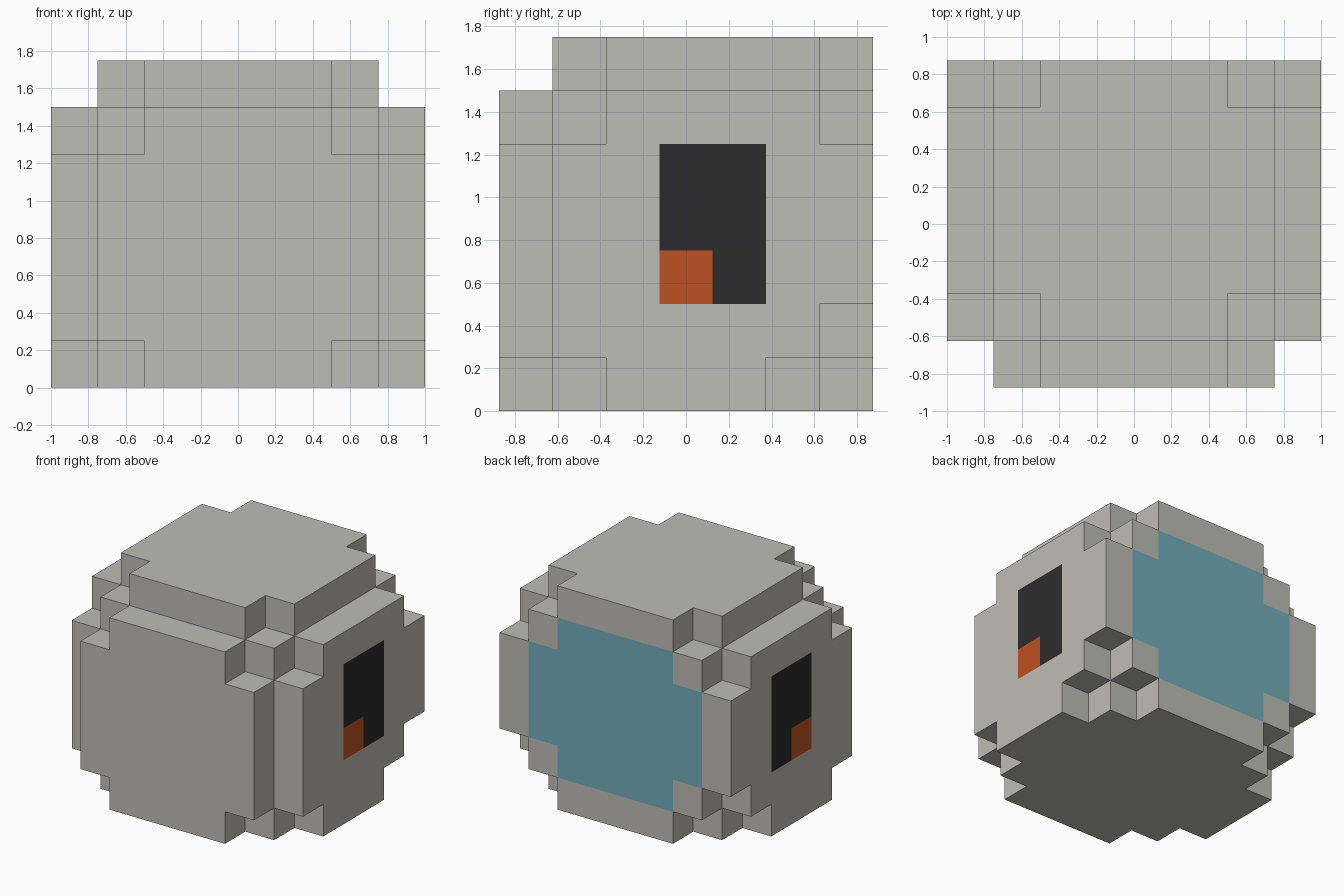
import bpy
import bmesh

cube = bpy.data.objects.get("Cube")
if cube:
    bpy.data.objects.remove(cube, do_unlink=True)

U = 0.25                       # edge length of one block
NX, NY, NZ = 8, 7, 7           # blocks along each axis

# Half width in blocks for each row, front to back, one list per height band
BANDS = [
    (0, 1, [2, 3, 4, 4, 4, 3, 2]),   # base
    (1, 2, [3, 4, 4, 4, 4, 4, 3]),   # lower rim
    (2, 5, [3, 4, 4, 4, 4, 4, 4]),   # middle
    (5, 6, [2, 3, 4, 4, 4, 4, 3]),   # upper rim
    (6, 7, [0, 2, 3, 3, 3, 3, 2]),   # crown
]


def srgb(r, g, b):
    def lin(c):
        c /= 255
        return c / 12.92 if c <= 0.04045 else ((c + 0.055) / 1.055) ** 2.4
    return (lin(r), lin(g), lin(b), 1.0)


def material(name, colour):
    mat = bpy.data.materials.new(name)
    mat.use_nodes = True
    mat.diffuse_color = colour
    bsdf = next(n for n in mat.node_tree.nodes if n.type == 'BSDF_PRINCIPLED')
    bsdf.inputs["Base Color"].default_value = colour
    bsdf.inputs["Roughness"].default_value = 0.8
    return mat


MATERIALS = [
    material("light_grey", srgb(190, 189, 183)),
    material("charcoal", srgb(44, 44, 44)),
    material("orange", srgb(190, 81, 34)),
    material("teal_blue", srgb(115, 174, 187)),
]
GREY, CHARCOAL, ORANGE, BLUE = range(4)


def half_width(j, k):
    for low, high, rows in BANDS:
        if low <= k < high and 0 <= j < NY:
            return rows[j]
    return 0


def solid(i, j, k):
    return abs(i + 0.5 - NX / 2) < half_width(j, k)


def colour_of(i, j, k, axis, step):
    """Paint the side windows and the back panel by face direction."""
    if axis == 0 and i in (0, NX - 1) and j in (3, 4) and 2 <= k < 5:
        return ORANGE if j == 3 and k == 2 else CHARCOAL
    if axis == 1 and step == 1 and j == NY - 1:
        reach = 3 if 2 <= k < 5 else 2 if k in (1, 5) else 0
        if abs(i + 0.5 - NX / 2) < reach:
            return BLUE
    return GREY


# Outer skin of the blocky body: a square wherever a block meets open air
bm = bmesh.new()
corners = {}


def corner(p):
    if p not in corners:
        corners[p] = bm.verts.new(((p[0] - NX / 2) * U,
                                   (p[1] - NY / 2) * U, p[2] * U))
    return corners[p]


for i in range(NX):
    for j in range(NY):
        for k in range(NZ):
            if not solid(i, j, k):
                continue
            for axis in range(3):
                for step in (-1, 1):
                    beside = [i, j, k]
                    beside[axis] += step
                    if solid(*beside):
                        continue
                    ring = []
                    for a, b in ((0, 0), (1, 0), (1, 1), (0, 1)):
                        p = [i, j, k]
                        p[axis] += step > 0
                        p[(axis + 1) % 3] += a
                        p[(axis + 2) % 3] += b
                        ring.append(corner(tuple(p)))
                    face = bm.faces.new(ring if step > 0 else ring[::-1])
                    face.material_index = colour_of(i, j, k, axis, step)

mesh = bpy.data.meshes.new("blocky_body")
bm.to_mesh(mesh)
bm.free()
for mat in MATERIALS:
    mesh.materials.append(mat)
body = bpy.data.objects.new("blocky_body", mesh)
bpy.context.collection.objects.link(body)
